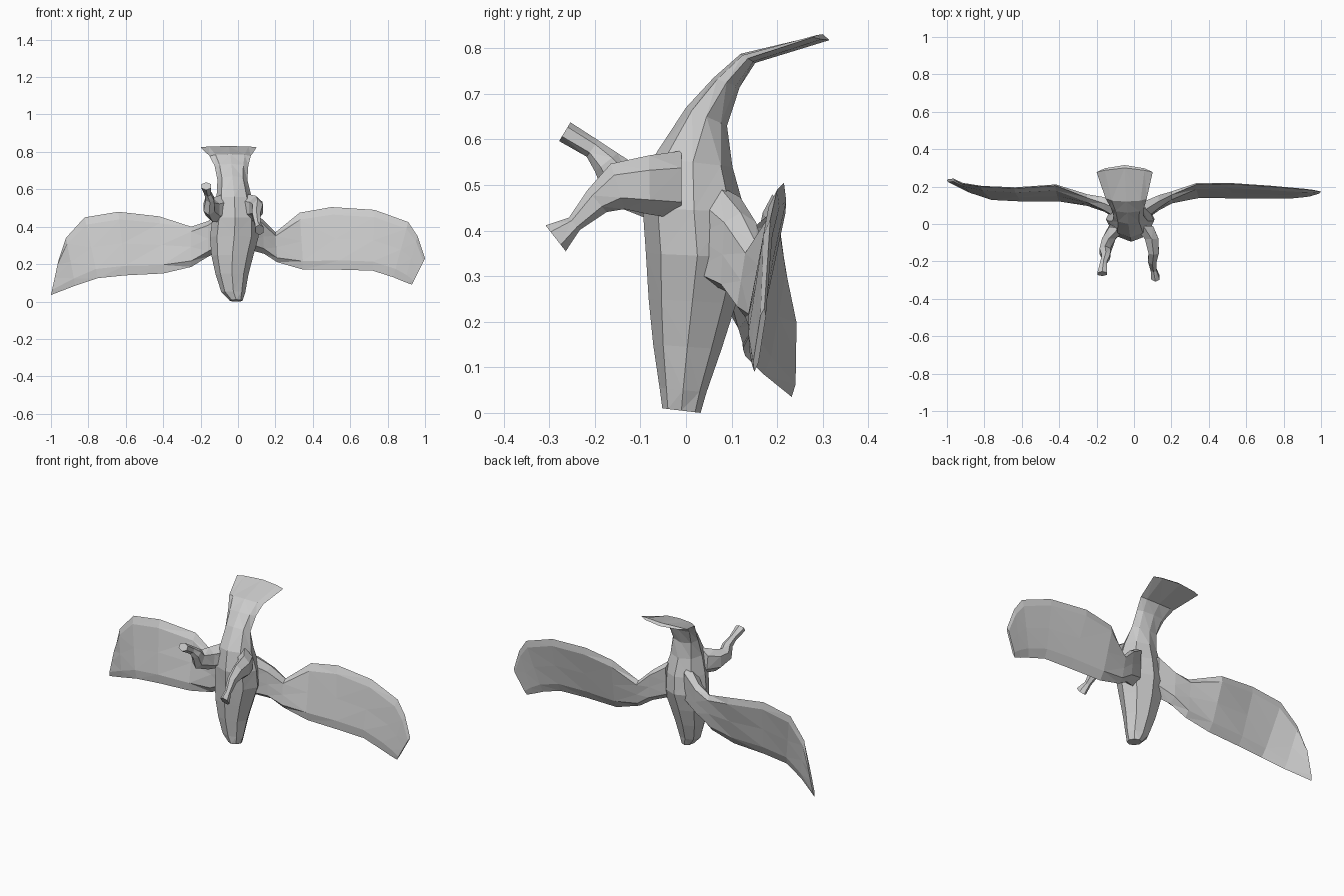
import bpy, bmesh, math
from mathutils import Vector


def loft(name, rings):
    """Skin a list of equal-length point rings and cap both ends."""
    bm = bmesh.new()
    vs = [[bm.verts.new(p) for p in r] for r in rings]
    n = len(vs[0])
    for a, b in zip(vs, vs[1:]):
        for i in range(n):
            j = (i + 1) % n
            bm.faces.new((a[i], a[j], b[j], b[i]))
    bm.faces.new(vs[0])
    bm.faces.new(vs[-1])
    bmesh.ops.triangulate(bm, faces=bm.faces[:])
    bmesh.ops.recalc_face_normals(bm, faces=bm.faces[:])
    me = bpy.data.meshes.new(name)
    bm.to_mesh(me)
    bm.free()
    ob = bpy.data.objects.new(name, me)
    bpy.context.collection.objects.link(ob)
    return ob


def ellipse(center, u, v, n=8, turn=0.0):
    c, u, v = Vector(center), Vector(u), Vector(v)
    angles = [math.tau * i / n + turn for i in range(n)]
    return [c + u * math.cos(a) + v * math.sin(a) for a in angles]


# Body, head and fanned tail: centre x, half width, front (y, z), back (y, z)
body = [
    (-0.01, 0.035, -0.052, 0.010, 0.032, 0.000),
    (-0.025, 0.064, -0.058, 0.055, 0.045, 0.045),
    (-0.032, 0.088, -0.072, 0.15, 0.078, 0.14),
    (-0.03, 0.112, -0.082, 0.25, 0.110, 0.24),
    (-0.02, 0.130, -0.088, 0.35, 0.138, 0.34),
    (-0.015, 0.122, -0.095, 0.45, 0.130, 0.44),
    (-0.02, 0.095, -0.072, 0.56, 0.102, 0.54),
    (-0.03, 0.080, 0.000, 0.67, 0.090, 0.63),
    (-0.035, 0.090, 0.060, 0.735, 0.118, 0.715),
    (-0.042, 0.110, 0.120, 0.788, 0.152, 0.768),
    (-0.05, 0.150, 0.270, 0.831, 0.285, 0.818),
]
rings = []
for x, w, fy, fz, by, bz in body:
    f, b = Vector((x, fy, fz)), Vector((x, by, bz))
    rings.append(ellipse((f + b) / 2, (w, 0, 0), (b - f) / 2))
# the tail rim bows outwards in the middle
for p in rings[-1]:
    p.y += 0.03 * (1 - ((p.x + 0.05) / 0.15) ** 2)
loft("body_and_tail", rings)

# Wings: lower edge point, upper edge point per station, root to tip
left_wing = [
    ((-.07, .06, .28), (-.07, .07, .50)),
    ((-.16, .10, .24), (-.16, .11, .43)),
    ((-.25, .115, .185), (-.25, .14, .40)),
    ((-.40, .125, .15), (-.42, .205, .455)),
    ((-.60, .125, .14), (-.64, .19, .48)),
    ((-.75, .13, .125), (-.82, .20, .45)),
    ((-.87, .17, .085), (-.92, .215, .34)),
    ((-1.0, .232, .035), (-.96, .235, .22)),
]
right_wing = [
    ((.05, .06, .28), (.05, .07, .50)),
    ((.14, .11, .255), (.13, .12, .44)),
    ((.21, .13, .21), (.20, .155, .37)),
    ((.35, .145, .17), (.33, .21, .475)),
    ((.55, .14, .17), (.50, .215, .505)),
    ((.72, .14, .165), (.73, .20, .49)),
    ((.83, .14, .13), (.91, .185, .425)),
    ((.89, .145, .105), (.96, .18, .35)),
    ((.93, .15, .09), (1.0, .172, .23)),
]
thick = [.05, .035, .022, .016, .014, .012, .010, .008, .006]
for name, stations in (("left_wing", left_wing), ("right_wing", right_wing)):
    rings = []
    for (lo, hi), t in zip(stations, thick):
        lo, hi = Vector(lo), Vector(hi)
        q = [lo.lerp(hi, k) for k in (0.15, 0.5, 0.88)]
        off = Vector((0, t, 0))
        rings.append([lo] + [p - off for p in q] + [hi] + [p + off for p in reversed(q)])
    loft(name, rings)

# Legs: centre (x, y, z), half width across x, half height across the path
legs = {
    "right_leg": [(.05, -.01, .50, .06, .075), (.095, -.08, .50, .042, .065),
                  (.105, -.15, .497, .032, .052), (.098, -.195, .465, .026, .032),
                  (.105, -.245, .415, .018, .018), (.115, -.286, .383, .026, .036)],
    "left_leg": [(-.08, -.01, .50, .06, .075), (-.135, -.08, .49, .042, .065),
                 (-.155, -.145, .505, .034, .052), (-.15, -.175, .55, .026, .032),
                 (-.162, -.205, .58, .02, .022), (-.17, -.266, .617, .03, .024)],
}
for name, path in legs.items():
    pts = [Vector(p[:3]) for p in path]
    rings = []
    for i, (_, _, _, w, h) in enumerate(path):
        d = pts[min(i + 1, len(pts) - 1)] - pts[max(i - 1, 0)]
        up = Vector((1, 0, 0)).cross(d).normalized()
        rings.append(ellipse(pts[i], (w, 0, 0), up * h, 6, math.pi / 6))
    loft(name, rings)
